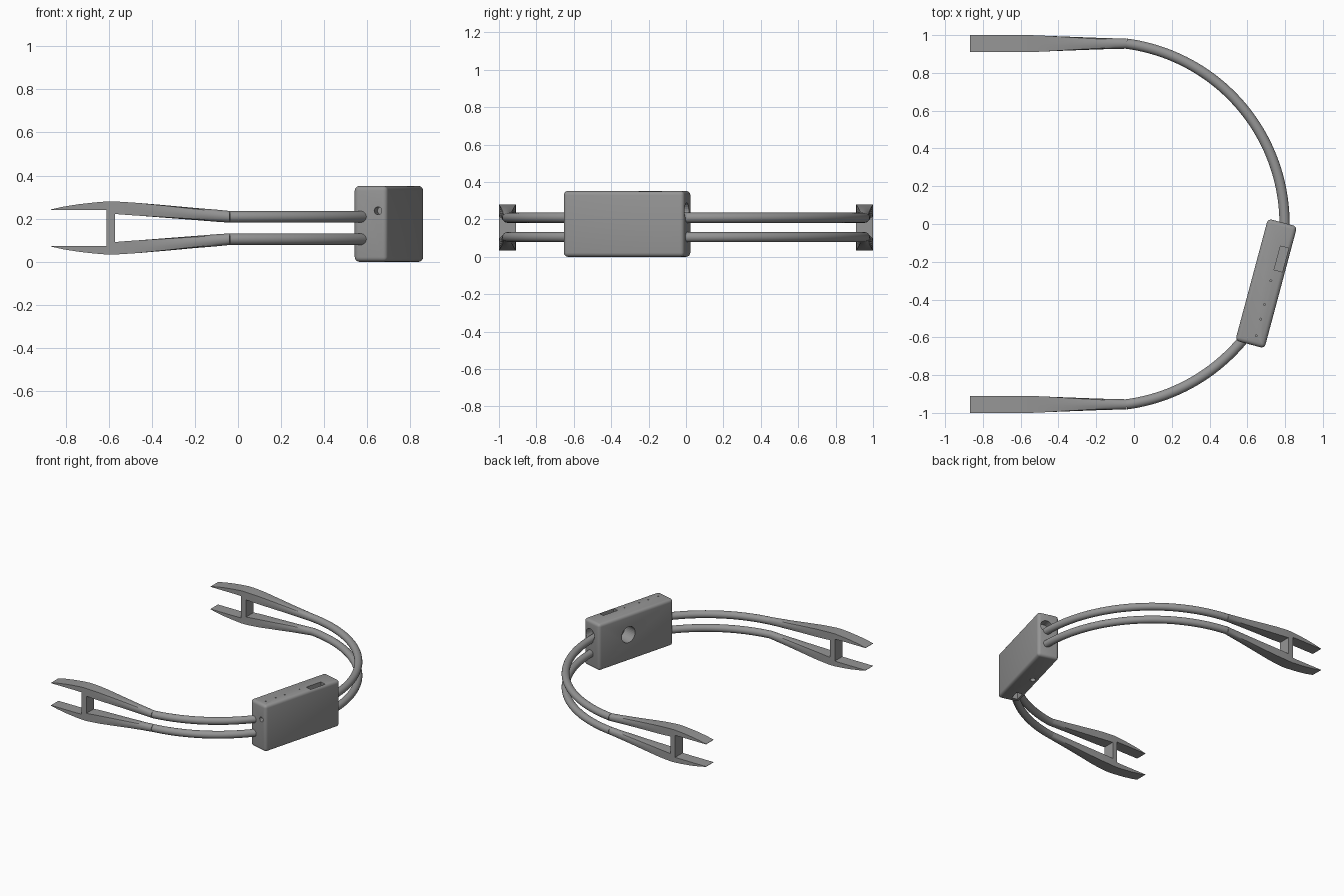
import bpy, bmesh, math
from mathutils import Vector, Matrix

if "Cube" in bpy.data.objects:
    bpy.data.objects.remove(bpy.data.objects["Cube"])

MID = 0.157            # height of the mirror plane between upper and lower rails
OFF, TUBE_R = 0.052, 0.027
ARC_X, ARC_R = -0.166, 0.963

grey = bpy.data.materials.new("matte_grey")
grey.diffuse_color = (0.3, 0.3, 0.3, 1)
grey.use_nodes = True
grey.node_tree.nodes["Principled BSDF"].inputs["Base Color"].default_value = grey.diffuse_color


def finish(name, bm, angle=30):
    bmesh.ops.recalc_face_normals(bm, faces=bm.faces)
    mesh = bpy.data.meshes.new(name)
    bm.to_mesh(mesh)
    bm.free()
    ob = bpy.data.objects.new(name, mesh)
    bpy.context.collection.objects.link(ob)
    mesh.materials.append(grey)
    bpy.ops.object.select_all(action='DESELECT')
    bpy.context.view_layer.objects.active = ob
    ob.select_set(True)
    if angle:
        bpy.ops.object.shade_smooth_by_angle(angle=math.radians(angle))
    return ob


def loft(name, rings, angle=30):
    bm = bmesh.new()
    rows = [[bm.verts.new(p) for p in r] for r in rings]
    n = len(rows[0])
    for a, b in zip(rows, rows[1:]):
        for i in range(n):
            bm.faces.new((a[i], a[(i + 1) % n], b[(i + 1) % n], b[i]))
    bm.faces.new(rows[0])
    bm.faces.new(rows[-1])
    return finish(name, bm, angle)


def box_bm(size, loc):
    bm = bmesh.new()
    m = Matrix.Translation(loc) @ Matrix.Diagonal((*size, 1))
    bmesh.ops.create_cube(bm, size=1, matrix=m)
    return bm


# Curved round rails
def rail(name, z, a0, a1, steps):
    rings = []
    for k in range(steps + 1):
        a = math.radians(a0 + (a1 - a0) * k / steps)
        d = Vector((math.cos(a), math.sin(a), 0))
        c = Vector((ARC_X, 0, z)) + d * ARC_R
        rings.append([c + d * TUBE_R * math.cos(t) + Vector((0, 0, TUBE_R * math.sin(t)))
                      for t in (math.tau * i / 24 for i in range(24))])
    return loft(name, rings)


# Arm sections: x, half width, low and high offset from MID, squareness
ARM = [(-0.04, 0.027, 0.025, 0.079, 0.0), (-0.10, 0.028, 0.029, 0.085, 0.15),
       (-0.20, 0.031, 0.037, 0.093, 0.4), (-0.33, 0.036, 0.047, 0.105, 0.7),
       (-0.46, 0.041, 0.057, 0.116, 1.0), (-0.52, 0.044, 0.061, 0.120, 1.0),
       (-0.57, 0.045, 0.065, 0.123, 1.0), (-0.61, 0.045, 0.083, 0.123, 1.0),
       (-0.67, 0.045, 0.084, 0.118, 1.0), (-0.74, 0.045, 0.084, 0.110, 1.0),
       (-0.81, 0.045, 0.084, 0.099, 1.0), (-0.868, 0.045, 0.084, 0.086, 1.0)]


def arm(name, sy, sz):
    rings = []
    for x, hw, lo, hi, sq in ARM:
        ring = []
        for i in range(24):
            t = math.tau * i / 24
            c, s = math.cos(t), math.sin(t)
            f = 1 + sq * (1 / max(abs(c), abs(s)) - 1)    # circle to square
            ring.append((x, sy * (0.955 + hw * c * f),
                         MID + sz * ((lo + hi) / 2 + (hi - lo) / 2 * s * f)))
        rings.append(ring)
    return loft(name, rings, 25)


for lvl, sz in (("upper", 1), ("lower", -1)):
    rail(f"back_{lvl}_rail", MID + sz * OFF, 82.5, -2.5, 48)
    rail(f"front_{lvl}_rail", MID + sz * OFF, -82.5, -37.5, 26)
    for side, sy in (("back", 1), ("front", -1)):
        arm(f"{side}_{lvl}_arm", sy, sz)

# Posts joining the upper and lower arms
for side, sy in (("back", 1), ("front", -1)):
    finish(f"{side}_post", box_bm((0.04, 0.09, 0.18), (-0.59, sy * 0.955, MID)), 0)

# Housing, modelled with its length along y, then turned into place
W, L, H = 0.16, 0.668, 0.352
bm = box_bm((W, L, H), (0, 0, H / 2))
bmesh.ops.bevel(bm, geom=bm.edges[:], offset=0.022, segments=4, profile=0.5, affect='EDGES')
housing = finish("housing", bm)


def cylinder_bm(r, depth, loc, axis, n=24):
    bm = bmesh.new()
    rot = Vector((0, 0, 1)).rotation_difference(Vector(axis)).to_matrix().to_4x4()
    bmesh.ops.create_cone(bm, cap_ends=True, segments=n, radius1=r, radius2=r,
                          depth=depth, matrix=Matrix.Translation(loc) @ rot)
    return bm


cuts = [
    box_bm((0.045, 0.13, 0.12), (0.044, 0.146, H)),                    # top slot
    box_bm((0.045, 0.08, 0.10), (-0.03, -0.25, 0)),                    # underside slot
    cylinder_bm(0.02, 0.08, (-0.035, 0.0, 0), (0, 0, 1)),              # underside hole
    cylinder_bm(0.06, 0.22, (-W / 2, 0.07, 0.20), (1, 0, 0), 32),      # inner round window
    cylinder_bm(0.018, 0.12, (0.037, -L / 2, 0.237), (0, 1, 0)),       # front end socket
    cylinder_bm(0.045, 0.12, (0.015, L / 2, 0.245), (0, 1, 0)),        # back end socket
]
for y in (-0.28, -0.19, -0.11, 0.02):                                  # indicator holes
    cuts.append(cylinder_bm(0.005, 0.04, (0.02, y, H), (0, 0, 1), 10))

for bm in cuts:
    cutter = finish("cutter", bm, 0)
    cutter.hide_render = True
    mod = housing.modifiers.new("cut", 'BOOLEAN')
    mod.operation, mod.object, mod.solver = 'DIFFERENCE', cutter, 'EXACT'
    bpy.context.view_layer.objects.active = housing
    bpy.ops.object.modifier_move_to_index(modifier=mod.name, index=0)
    bpy.ops.object.modifier_apply(modifier=mod.name)
    bpy.data.objects.remove(cutter)

housing.location = (0.70, -0.315, 0)
housing.rotation_euler = (0, 0, math.radians(-15))
